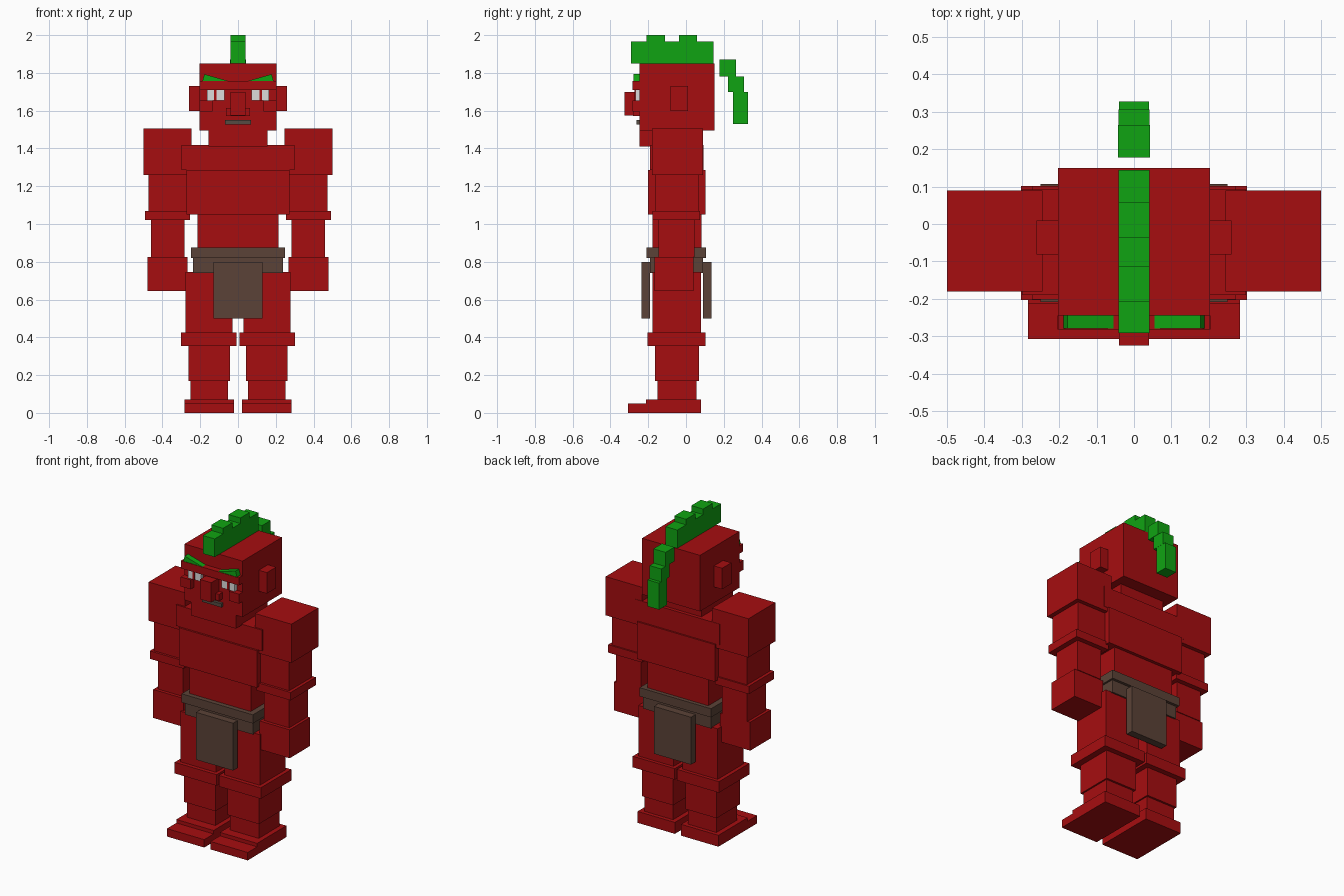
import bpy, bmesh


def material(name, rgb):
    m = bpy.data.materials.new(name)
    m.diffuse_color = (*rgb, 1)
    return m


RED = material("red skin", (0.38, 0.004, 0.005))
GREEN = material("green hair", (0.005, 0.37, 0.006))
BROWN = material("brown leather", (0.105, 0.055, 0.038))
WHITE = material("eye white", (0.72, 0.72, 0.72))
GREY = material("mouth grey", (0.09, 0.07, 0.055))


def prism(name, profile, y0, y1, mat):
    """Extrude an x-z outline from y0 to y1."""
    bm = bmesh.new()
    front = [bm.verts.new((x, y0, z)) for x, z in profile]
    face = bm.faces.new(front)
    moved = bmesh.ops.extrude_face_region(bm, geom=[face])["geom"]
    verts = [v for v in moved if isinstance(v, bmesh.types.BMVert)]
    bmesh.ops.translate(bm, verts=verts, vec=(0, y1 - y0, 0))
    bmesh.ops.recalc_face_normals(bm, faces=bm.faces)
    mesh = bpy.data.meshes.new(name)
    bm.to_mesh(mesh)
    bm.free()
    mesh.materials.append(mat)
    ob = bpy.data.objects.new(name, mesh)
    bpy.context.collection.objects.link(ob)


def box(name, x, y, z, mat=RED):
    outline = [(x[0], z[0]), (x[1], z[0]), (x[1], z[1]), (x[0], z[1])]
    prism(name, outline, y[0], y[1], mat)


def centred(name, half, y, z, mat=RED):
    box(name, (-half, half), y, z, mat)


def pair(name, x, y, z, mat=RED):
    box("left_" + name, (-x[1], -x[0]), y, z, mat)
    box("right_" + name, x, y, z, mat)


# Legs and feet
pair("foot", (0.022, 0.283), (-0.307, 0.08), (0, 0.05))
pair("instep", (0.022, 0.283), (-0.213, 0.08), (0.05, 0.072))
pair("ankle", (0.052, 0.252), (-0.152, 0.055), (0.072, 0.17))
pair("shin", (0.043, 0.262), (-0.165, 0.068), (0.17, 0.355))
pair("knee_band", (0.008, 0.302), (-0.203, 0.102), (0.355, 0.425))
pair("thigh", (0.03, 0.278), (-0.178, 0.08), (0.425, 0.745))

# Waist cloth
centred("waist_cloth", 0.238, (-0.19, 0.09), (0.74, 0.82), BROWN)
centred("belt", 0.25, (-0.208, 0.107), (0.82, 0.875), BROWN)
centred("front_flap", 0.13, (-0.235, -0.19), (0.5, 0.8), BROWN)
centred("back_flap", 0.13, (0.09, 0.136), (0.5, 0.8), BROWN)

# Torso
centred("belly", 0.214, (-0.178, 0.082), (0.87, 1.05))
centred("chest", 0.273, (-0.202, 0.102), (1.05, 1.285))
centred("upper_chest", 0.3, (-0.19, 0.092), (1.285, 1.418))

# Arms
pair("shoulder", (0.245, 0.5), (-0.18, 0.09), (1.26, 1.505))
pair("upper_arm", (0.268, 0.473), (-0.163, 0.065), (1.07, 1.26))
pair("elbow_band", (0.255, 0.493), (-0.178, 0.075), (1.02, 1.07))
pair("forearm", (0.284, 0.46), (-0.145, 0.045), (0.825, 1.02))
pair("hand", (0.267, 0.478), (-0.166, 0.04), (0.645, 0.825))

# Head
centred("jaw_and_neck", 0.157, (-0.245, 0.07), (1.41, 1.495))
centred("head", 0.203, (-0.245, 0.15), (1.495, 1.85))
pair("ear", (0.203, 0.26), (-0.082, 0.01), (1.597, 1.73))

# Face
centred("brow_ridge", 0.203, (-0.282, -0.245), (1.71, 1.758))
centred("nose", 0.04, (-0.325, -0.245), (1.575, 1.7))
centred("nostrils", 0.063, (-0.28, -0.245), (1.573, 1.615))
centred("mouth", 0.068, (-0.263, -0.245), (1.527, 1.55), GREY)
pair("cheek", (0.135, 0.205), (-0.282, -0.245), (1.595, 1.655))
pair("outer_eye", (0.128, 0.163), (-0.268, -0.245), (1.655, 1.71), WHITE)
pair("inner_eye", (0.072, 0.113), (-0.268, -0.245), (1.655, 1.71), WHITE)
pair("pupil", (0.113, 0.128), (-0.272, -0.245), (1.655, 1.71))
for side, s in (("left", -1), ("right", 1)):
    outline = [(s * 0.055, 1.758), (s * 0.188, 1.758), (s * 0.178, 1.793)]
    prism(side + "_eyebrow", outline, -0.279, -0.245, GREEN)

# Stepped crest along the top of the head
steps = [-0.292, -0.208, -0.112, -0.036, 0.058, 0.145]
for i, (a, b) in enumerate(zip(steps, steps[1:])):
    centred(f"crest_{i + 1}", 0.041, (a, b), (1.85, 2.0 if i % 2 else 1.965), GREEN)

# Hanging tail of hair behind the head
centred("tail_top", 0.043, (0.178, 0.265), (1.78, 1.87), GREEN)
centred("tail_middle", 0.041, (0.222, 0.306), (1.698, 1.78), GREEN)
centred("tail_end", 0.04, (0.248, 0.327), (1.53, 1.698), GREEN)
